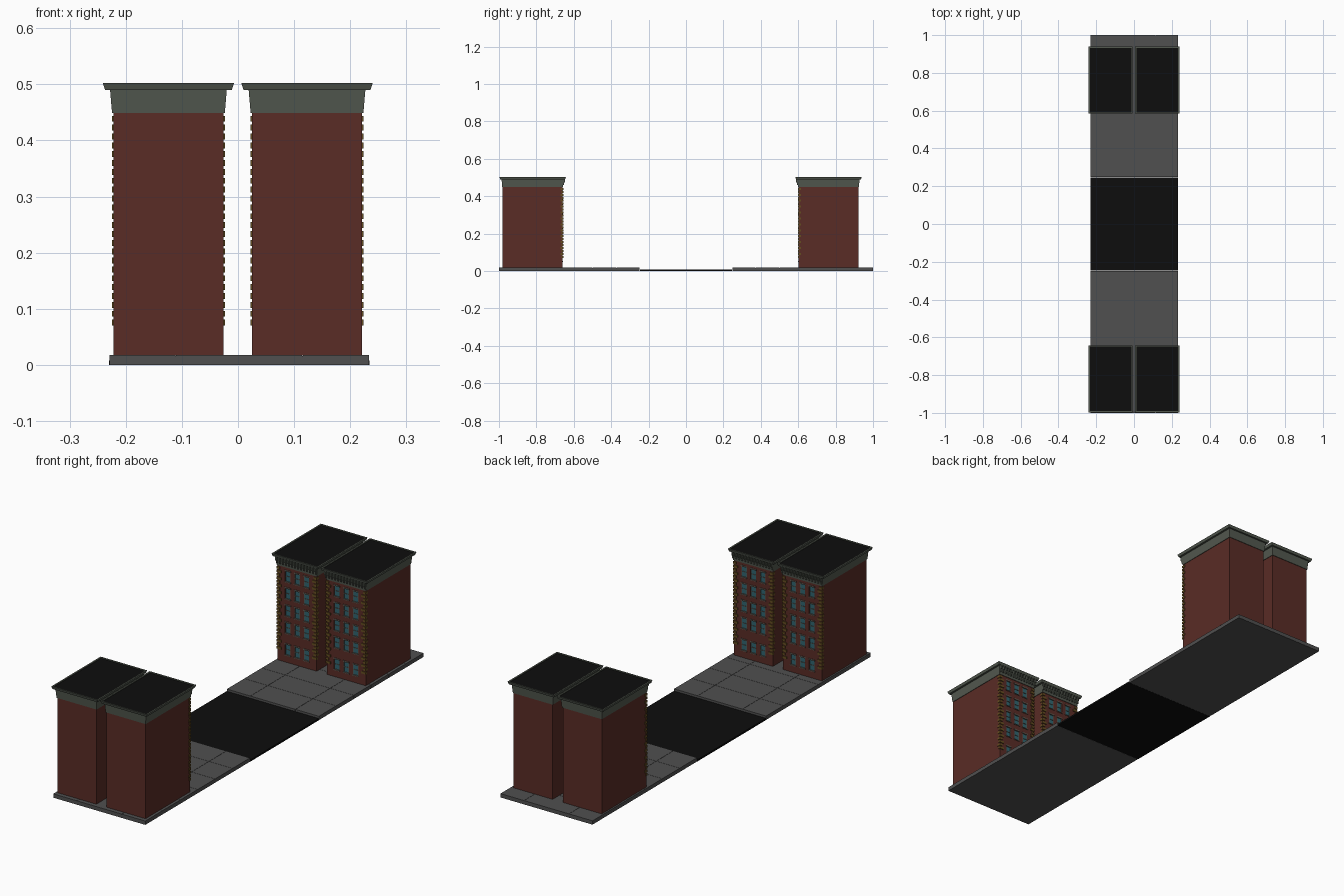
import bpy, bmesh
from math import pi
from mathutils import Matrix, Vector

if "Cube" in bpy.data.objects:
    bpy.data.objects.remove(bpy.data.objects["Cube"])


def material(name, r, g, b):
    m = bpy.data.materials.new(name)
    m.diffuse_color = (r, g, b, 1)
    m.use_nodes = True
    m.node_tree.nodes["Principled BSDF"].inputs["Base Color"].default_value = m.diffuse_color
    return m


BRICK = material("brick", 0.10, 0.025, 0.019)
STONE = material("cornice_stone", 0.085, 0.098, 0.078)
QUOIN = material("quoin_stone", 0.13, 0.075, 0.015)
GLASS = material("glass", 0.03, 0.13, 0.16)
FRAME = material("window_trim", 0.12, 0.10, 0.08)
TAR = material("roof_tar", 0.004, 0.004, 0.004)
ROAD = material("asphalt", 0.004, 0.004, 0.004)
PAVE = material("paving", 0.08, 0.08, 0.08)


def box(bm, x0, x1, y0, y1, z0, z1):
    size = Vector((x1 - x0, y1 - y0, z1 - z0))
    mid = Vector((x0 + x1, y0 + y1, z0 + z1)) / 2
    mat = Matrix.Translation(mid) @ Matrix.Diagonal((*size, 1))
    bmesh.ops.create_cube(bm, size=1, matrix=mat)


def finish(bm, name, mat):
    bmesh.ops.recalc_face_normals(bm, faces=bm.faces)
    me = bpy.data.meshes.new(name)
    bm.to_mesh(me)
    bm.free()
    me.materials.append(mat)
    return me


def boxes(name, mat, items):
    bm = bmesh.new()
    for it in items:
        box(bm, *it)
    return finish(bm, name, mat)


def place(me, name, matrix=None):
    ob = bpy.data.objects.new(name, me)
    bpy.context.collection.objects.link(ob)
    if matrix:
        ob.matrix_world = matrix
    return ob


def loft(name, mat, rings):
    # rectangular rings (half x, half y, z) joined and capped
    bm = bmesh.new()
    rows = [[bm.verts.new((sx * hx, sy * hy, z))
             for sx, sy in ((-1, -1), (1, -1), (1, 1), (-1, 1))]
            for hx, hy, z in rings]
    for a, b in zip(rows, rows[1:]):
        for i in range(4):
            j = (i + 1) % 4
            bm.faces.new((a[i], a[j], b[j], b[i]))
    bm.faces.new(rows[0][::-1])
    bm.faces.new(rows[-1])
    return finish(bm, name, mat)


# Building sizes, facade on local -y
HX, HY, Z0, Z1 = 0.098, 0.16, 0.017, 0.45
WW, WH = 0.0135, 0.024
windows = [(x, z) for x in (-0.047, 0, 0.047)
           for z in (0.075, 0.174, 0.252, 0.330, 0.408)]

# Brick body with window recesses
cutter = place(boxes("cutter", BRICK, [(x - WW, x + WW, -HY - 0.01, -HY + 0.005, z - WH, z + WH)
                                       for x, z in windows]), "cutter")
cutter.hide_render = True
body = place(boxes("brick_body", BRICK, [(-HX, HX, -HY, HY, Z0, Z1)]), "body")
mod = body.modifiers.new("recess", "BOOLEAN")
mod.operation, mod.object, mod.solver = "DIFFERENCE", cutter, "EXACT"
dg = bpy.context.evaluated_depsgraph_get()
body_mesh = bpy.data.meshes.new_from_object(body.evaluated_get(dg))
bpy.data.objects.remove(body)
bpy.data.objects.remove(cutter)

# Window panes
panes = boxes("window_panes", GLASS, [(x - WW, x + WW, -HY + 0.003, -HY + 0.0055, z - WH, z + WH)
                                      for x, z in windows])

# Window trim: jambs, meeting rail, lintel and sill
trim = []
for x, z in windows:
    for s in (-1, 1):
        c = x + s * (WW - 0.001)
        trim.append((c - 0.001, c + 0.001, -HY + 0.001, -HY + 0.004, z - WH, z + WH))
    trim.append((x - WW, x + WW, -HY + 0.001, -HY + 0.004, z - 0.001, z + 0.001))
    trim.append((x - WW - 0.002, x + WW + 0.002, -HY - 0.002, -HY + 0.004, z + WH - 0.001, z + WH + 0.005))
    trim.append((x - WW - 0.002, x + WW + 0.002, -HY - 0.003, -HY + 0.004, z - WH - 0.003, z - WH + 0.001))
trim_mesh = boxes("window_trim", FRAME, trim)

# Alternating corner quoins
blocks = []
for i in range(24):
    z = 0.070 + i * 0.0158
    front, side = ((0.020, 0.006), (0.012, 0.012))[i % 2]
    for s in (-1, 1):
        a, b = sorted((s * (HX + 0.0025), s * (HX - front)))
        blocks.append((a, b, -HY - 0.004, -HY + side, z, z + 0.0105))
quoins = boxes("corner_quoins", QUOIN, blocks)

# Cornice: tapering frieze, flared crown and raised rim
cornice = loft("cornice", STONE, [
    (0.1005, 0.1625, 0.449), (0.104, 0.166, 0.490), (0.113, 0.174, 0.490),
    (0.117, 0.1775, 0.502), (0.110, 0.1705, 0.502), (0.110, 0.1705, 0.497)])
roof = boxes("roof_deck", TAR, [(-0.110, 0.110, -0.1705, 0.1705, 0.497, 0.499)])

# Brackets under the crown, facade side only
N = 14
brackets = []
for i in range(N):
    x = -0.098 + 0.196 * i / (N - 1)
    brackets.append((x - 0.003, x + 0.003, -0.174, -0.160, 0.474, 0.491))
    brackets.append((x - 0.003, x + 0.003, -0.169, -0.160, 0.460, 0.475))
bracket_mesh = boxes("cornice_brackets", STONE, brackets)

parts = [(body_mesh, "body"), (panes, "window_panes"), (trim_mesh, "window_trim"),
         (quoins, "quoins"), (cornice, "cornice"), (roof, "roof_deck"),
         (bracket_mesh, "cornice_brackets")]

# Four buildings, the two rows facing each other across the street
for row, y, rot in (("rear", 0.762, 0), ("front", -0.82, pi)):
    for side, x in (("left", -0.124), ("right", 0.123)):
        m = Matrix.Translation((x, y, 0)) @ Matrix.Rotation(rot, 4, "Z")
        for me, part in parts:
            place(me, f"{row}_{side}_{part}", m)

# Paved sidewalks with fine joints over a solid bed
XS = (-0.230, -0.111, 0.115, 0.234)
G = 0.0006
for row, s in (("rear", 1), ("front", -1)):
    items = []
    ya, yb = sorted((s * 0.247, s))
    items.append((XS[0] + 0.001, XS[-1] - 0.001, ya + 0.001, yb - 0.001, 0, 0.0155))
    step = (yb - ya) / 6
    for i in range(6):
        for x0, x1 in zip(XS, XS[1:]):
            items.append((x0 + G, x1 - G, ya + i * step + G, ya + (i + 1) * step - G, 0.0002, 0.0175))
    place(boxes(row + "_sidewalk", PAVE, items), row + "_sidewalk")

# Road
place(boxes("road", ROAD, [(-0.230, 0.234, -0.247, 0.247, 0, 0.008)]), "road")
